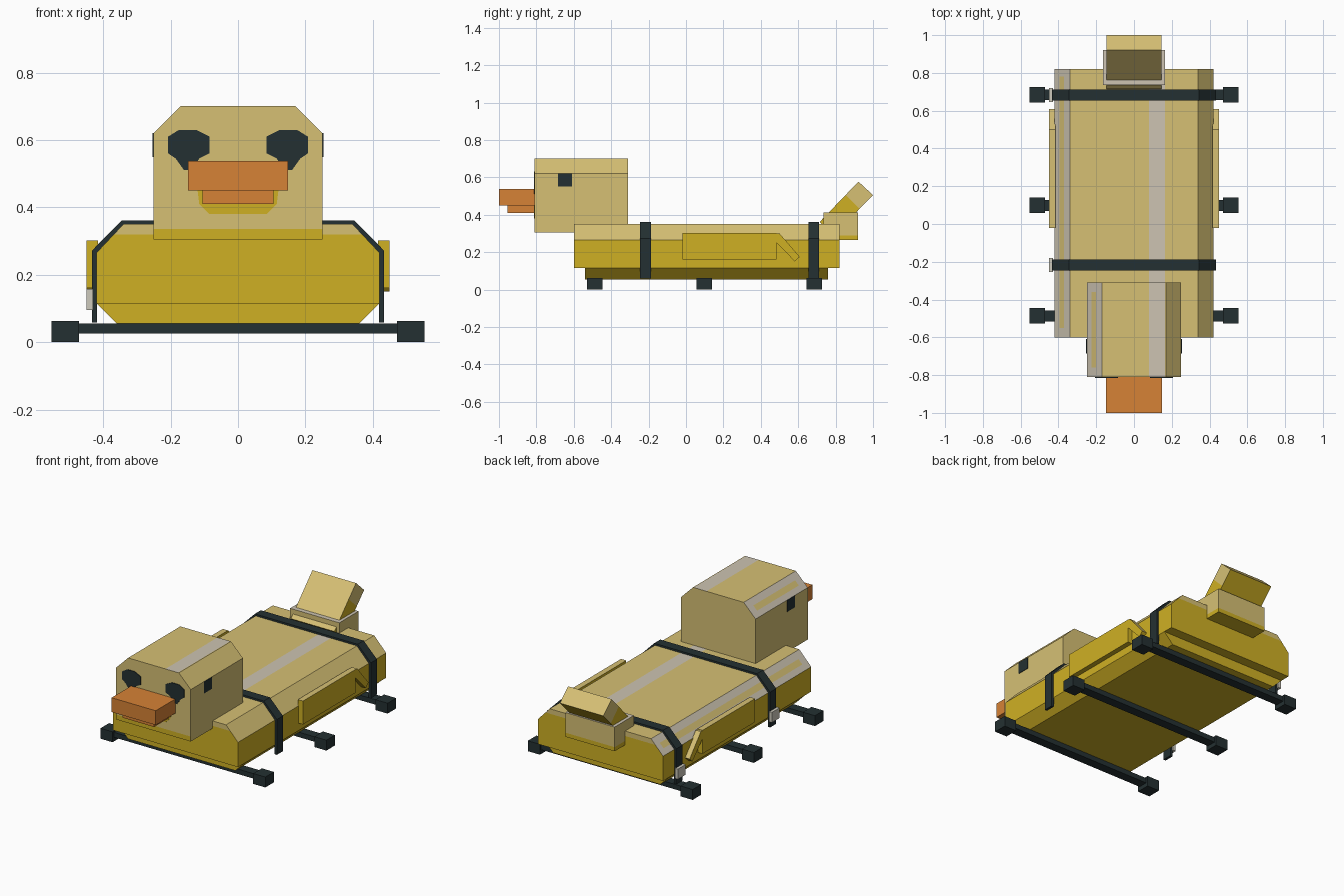
import bpy, bmesh
from mathutils import Vector

cube = bpy.data.objects.get("Cube")
if cube:
    bpy.data.objects.remove(cube, do_unlink=True)


def srgb(v):
    v /= 255
    return v / 12.92 if v <= 0.04045 else ((v + 0.055) / 1.055) ** 2.4


def material(name, *rgb):
    m = bpy.data.materials.new(name)
    m.use_nodes = True
    col = [srgb(v) for v in rgb] + [1]
    m.diffuse_color = col
    m.node_tree.nodes["Principled BSDF"].inputs["Base Color"].default_value = col
    return m


YELLOW = material("deep yellow", 207, 176, 36)
TAN = material("pale yellow", 214, 192, 116)
CREAM = material("worn cream", 205, 196, 178)
ORANGE = material("orange", 214, 130, 54)
DARK = material("dark slate", 36, 48, 50)
GREY = material("buckle grey", 205, 202, 188)


def prism(name, profile, lo, hi, mats, axis="y", cuts=(), rule=None):
    """Extrude a profile along an axis, slice it, colour faces by a rule."""
    bm = bmesh.new()
    if axis == "y":
        place = lambda p, t: (p[0], t, p[1])
    else:
        place = lambda p, t: (t, p[0], p[1])
    a = [bm.verts.new(place(p, lo)) for p in profile]
    b = [bm.verts.new(place(p, hi)) for p in profile]
    bm.faces.new(a)
    bm.faces.new(b[::-1])
    for i in range(len(a)):
        j = (i + 1) % len(a)
        bm.faces.new((a[i], b[i], b[j], a[j]))
    bmesh.ops.recalc_face_normals(bm, faces=bm.faces[:])
    for co, no in cuts:
        bmesh.ops.bisect_plane(bm, geom=bm.verts[:] + bm.edges[:] + bm.faces[:],
                               plane_co=co, plane_no=no)
    bm.normal_update()
    if rule:
        for f in bm.faces:
            f.material_index = mats.index(rule(f.calc_center_median(), f.normal))
    me = bpy.data.meshes.new(name)
    bm.to_mesh(me)
    bm.free()
    for m in mats:
        me.materials.append(m)
    ob = bpy.data.objects.new(name, me)
    bpy.context.collection.objects.link(ob)
    return ob


def box(name, x, y, z, mats, cuts=(), rule=None):
    rect = [(x[0], z[0]), (x[1], z[0]), (x[1], z[1]), (x[0], z[1])]
    return prism(name, rect, y[0], y[1], mats, "y", cuts, rule)


def mirrored(half):
    return half + [(-x, z) for x, z in reversed(half)]


def cut(axis, *values):
    no = Vector([axis == c for c in "xyz"])
    return [(no * v, no) for v in values]


SIDES = (("left", 1), ("right", -1))
PAINT = [YELLOW, TAN, CREAM]


def worn_top(band, ends):
    """Cream stripe on top and cream right bevel with a pale band inside."""
    def rule(c, n):
        if n.z > 0.9:
            return CREAM if 0.08 < c.x < 0.165 else TAN
        if n.z > 0.3:
            inside = band[0] < c.x < band[1] and ends[0] < c.y < ends[1]
            return CREAM if n.x < 0 and not inside else TAN
        return None
    return rule


# Body with bevelled top edges
body_top = worn_top((-0.395, -0.37), (-0.55, 0.78))


def body_rule(c, n):
    return body_top(c, n) or (TAN if abs(n.y) > 0.5 and c.z > 0.32 else YELLOW)


prism("body", mirrored([(0.42, 0.115), (0.42, 0.265), (0.34, 0.35)]), -0.6, 0.82, PAINT,
      cuts=cut("x", -0.395, -0.37, 0.08, 0.165) + cut("y", -0.55, 0.78) + cut("z", 0.32),
      rule=body_rule)
prism("lower_hull", mirrored([(0.36, 0.055), (0.42, 0.115)]), -0.54, 0.76, [YELLOW])

# Head
head_top = worn_top((-0.225, -0.2), (-0.76, -0.36))


def head_rule(c, n):
    low = n.z < -0.5 or (n.y < -0.5 and c.z < 0.335)
    return head_top(c, n) or (YELLOW if low else TAN)


prism("head", mirrored([(0.25, 0.305), (0.25, 0.62), (0.17, 0.70)]), -0.81, -0.31, PAINT,
      cuts=cut("x", -0.225, -0.2, 0.08, 0.165) + cut("y", -0.76, -0.36) + cut("z", 0.335),
      rule=head_rule)
prism("chin_patch", mirrored([(0.085, 0.38), (0.115, 0.41), (0.12, 0.45)]),
      -0.813, -0.81, [YELLOW])

# Bill
box("upper_bill", (-0.148, 0.148), (-1, -0.81), (0.45, 0.537), [ORANGE])
box("lower_bill", (-0.106, 0.106), (-0.955, -0.81), (0.41, 0.45), [ORANGE])

# Eyes: a wide patch on the face and a small one on each cheek
eye = [(0.125, 0.63), (0.175, 0.63), (0.207, 0.61), (0.207, 0.56), (0.185, 0.545),
       (0.16, 0.51), (0.135, 0.51), (0.115, 0.545), (0.085, 0.56), (0.085, 0.61)]
for side, s in SIDES:
    prism(side + "_eye", [(s * x, z) for x, z in eye], -0.814, -0.81, [DARK])
    box(side + "_eye_corner", sorted((s * 0.25, s * 0.253)), (-0.685, -0.61),
        (0.55, 0.62), [DARK])


# Tail base and raised tail
def base_rule(c, n):
    if n.z > 0.5:
        return CREAM
    return YELLOW if c.z < 0.29 else TAN


box("tail_base", (-0.165, 0.165), (0.735, 0.92), (0.265, 0.412), PAINT,
    cut("z", 0.29), base_rule)

tip_point, tip_dir = Vector((0, 0.89, 0.47)), Vector((0, 0.7, 0.72))


def tail_rule(c, n):
    root_side = abs(n.x) > 0.5 and (c - tip_point).dot(tip_dir) < 0
    return YELLOW if n.z < -0.3 or root_side else TAN


prism("tail", [(0.715, 0.362), (0.922, 0.577), (1.0, 0.505), (0.79, 0.29)],
      -0.146, 0.146, [YELLOW, TAN], "x", [(tip_point, tip_dir)], tail_rule)


# Wings with a slanting tip feather
def wing_rule(c, n):
    return TAN if n.z > 0.5 else YELLOW


feather = [(0.48, 0.30), (0.50, 0.30), (0.608, 0.175), (0.582, 0.15), (0.48, 0.255)]
for side, s in SIDES:
    span = sorted((s * 0.415, s * 0.45))
    box(side + "_wing", span, (-0.02, 0.485), (0.16, 0.302), [YELLOW, TAN], rule=wing_rule)
    prism(side + "_wing_tip", feather, *span, [YELLOW, TAN], "x", rule=wing_rule)

# Straps over the body, with a buckle on the right
outer = [(0.433, 0.058), (0.433, 0.272), (0.345, 0.361)]
inner = [(0.418, 0.058), (0.418, 0.264), (0.338, 0.348)]
strap = mirrored(outer) + mirrored(inner)[::-1]
for place, y in (("front", -0.217), ("rear", 0.683)):
    prism(place + "_strap", strap, y - 0.029, y + 0.029, [DARK])
    box(place + "_buckle", (-0.45, -0.43), (y - 0.037, y + 0.037), (0.095, 0.157), [GREY])

# Cross bars with square end blocks
for place, y in (("front", -0.487), ("middle", 0.098), ("rear", 0.685)):
    box(place + "_bar", (-0.48, 0.48), (y - 0.028, y + 0.028), (0.025, 0.055), [DARK])
    for side, s in SIDES:
        box(f"{place}_{side}_foot", sorted((s * 0.472, s * 0.553)),
            (y - 0.041, y + 0.041), (0, 0.063), [DARK])
